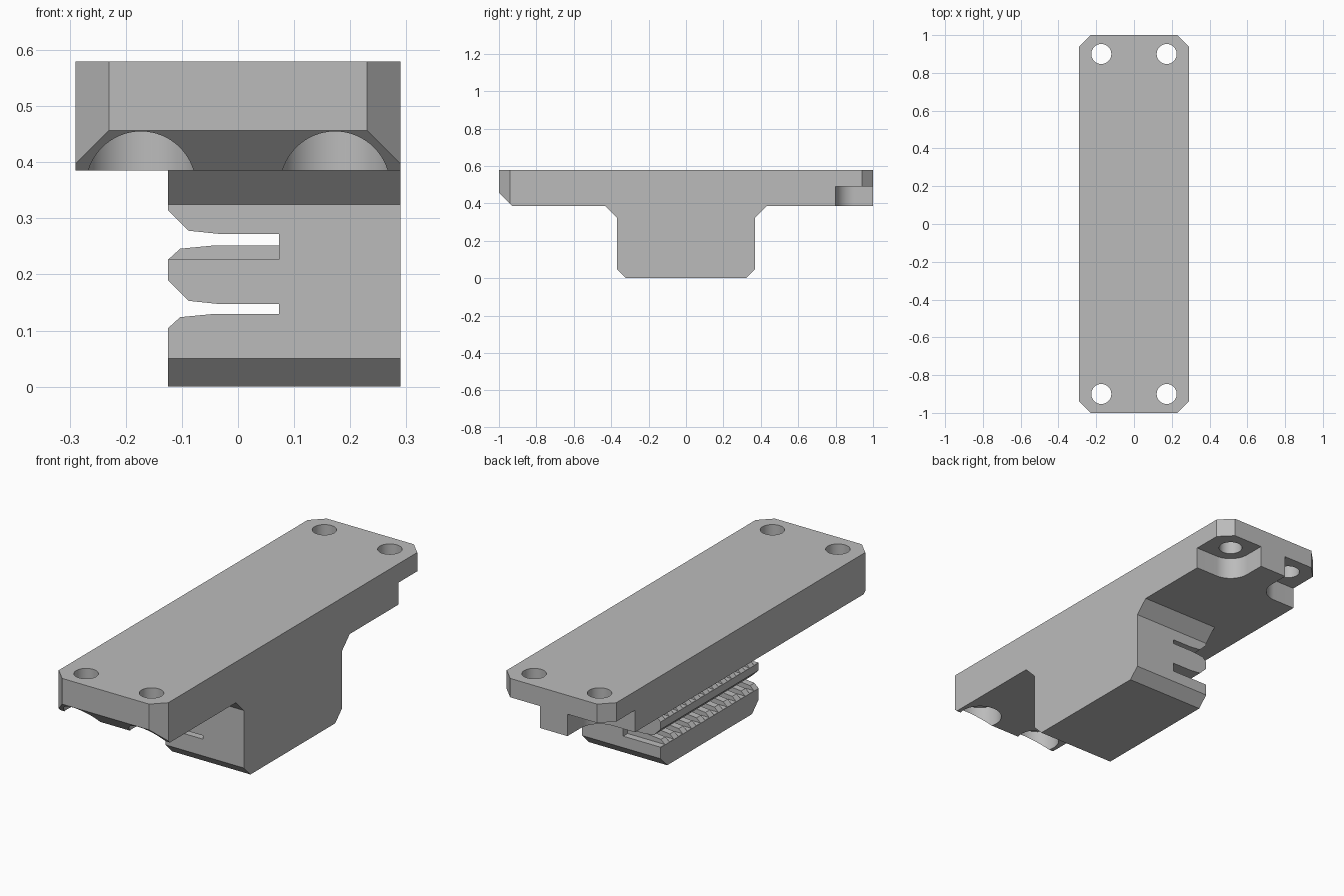
import bpy, bmesh, math

cube = bpy.data.objects.get("Cube")
if cube:
    bpy.data.objects.remove(cube, do_unlink=True)

grey = bpy.data.materials.new("plain_grey")
grey.use_nodes = True
grey.diffuse_color = (0.5, 0.5, 0.5, 1)
grey.node_tree.nodes["Principled BSDF"].inputs["Base Color"].default_value = (0.5, 0.5, 0.5, 1)

PLACE = {"x": lambda a, b, t: (t, a, b),
         "y": lambda a, b, t: (a, t, b),
         "z": lambda a, b, t: (a, b, t)}


def prisms(name, shapes):
    """One object made of profiles extruded along an axis: (axis, points, start, end)."""
    bm = bmesh.new()
    for axis, pts, t0, t1 in shapes:
        ends = [[bm.verts.new(PLACE[axis](a, b, t)) for a, b in pts] for t in (t0, t1)]
        bm.faces.new(ends[0])
        bm.faces.new(ends[1][::-1])
        for i in range(len(pts)):
            j = (i + 1) % len(pts)
            bm.faces.new((ends[0][j], ends[0][i], ends[1][i], ends[1][j]))
    bmesh.ops.recalc_face_normals(bm, faces=bm.faces[:])
    mesh = bpy.data.meshes.new(name)
    bm.to_mesh(mesh)
    bm.free()
    mesh.materials.append(grey)
    obj = bpy.data.objects.new(name, mesh)
    bpy.context.collection.objects.link(obj)
    return obj


def combine(body, name, shapes, operation="DIFFERENCE"):
    """Apply a boolean with the given prisms, then drop the helper."""
    tool = prisms(name, shapes)
    tool.hide_render = True
    mod = body.modifiers.new(name, "BOOLEAN")
    mod.operation, mod.solver, mod.object = operation, "EXACT", tool
    bpy.context.view_layer.objects.active = body
    bpy.ops.object.modifier_apply(modifier=name)
    bpy.data.objects.remove(tool, do_unlink=True)


def arc(cx, cy, r, start=0, sweep=360, n=64):
    steps = n if sweep == 360 else n + 1
    angles = [math.radians(start + sweep * i / n) for i in range(steps)]
    return [(cx + r * math.cos(a), cy + r * math.sin(a)) for a in angles]


def rect(a0, a1, b0, b1):
    return [(a0, b0), (a1, b0), (a1, b1), (a0, b1)]


BOTTOM, TOP, SHELF = 0.385, 0.58, 0.49
W, L, C = 0.29, 1.0, 0.06
HX, HY = 0.173, 0.9

# Mounting plate with clipped corners and a bevel under its front edge
outline = [(W, L - C), (W - C, L), (C - W, L), (-W, L - C),
           (-W, C - L), (C - W, -L), (W - C, -L), (W, C - L)]
body = prisms("belt_clamp_plate", [("z", outline, BOTTOM, TOP)])
combine(body, "front_bevel", [("x", [(-1.03, 0.487), (-0.898, 0.355), (-1.03, 0.355)], -0.5, 0.5)])

# Clamp block, flared where it meets the plate
half = [(0.32, 0), (0.37, 0.05), (0.37, 0.325), (0.43, BOTTOM), (0.43, 0.45)]
combine(body, "clamp_block",
        [("x", half + [(-y, z) for y, z in reversed(half)], -0.125, W)], "UNION")

# Screw holes
combine(body, "screw_holes",
        [("z", arc(sx * HX, sy * HY, 0.053), 0.2, 0.8) for sx in (-1, 1) for sy in (-1, 1)])

# Round head pockets at the front, open corner pockets at the rear
combine(body, "front_pockets", [("z", arc(s * HX, -HY, 0.098), 0.3, SHELF) for s in (-1, 1)])
corner = arc(HX, HY, 0.1, 180, 90, 16) + [(0.4, 0.8), (0.4, 1.1), (0.073, 1.1)]
combine(body, "rear_pockets",
        [("z", [(s * x, y) for x, y in corner], 0.3, SHELF) for s in (-1, 1)])

# Two belt slots with funnel mouths
END = 0.073


def slot(ceiling, floor):
    return [(-0.2, ceiling + 0.043), (-0.125, ceiling + 0.043), (-0.088, ceiling + 0.006),
            (-0.03, ceiling), (END, ceiling), (END, floor), (-0.04, floor),
            (-0.103, floor - 0.006), (-0.125, floor - 0.026), (-0.2, floor - 0.026)]


combine(body, "belt_slots", [("y", slot(0.272, 0.252), -0.5, 0.5),
                             ("y", slot(0.147, 0.13), -0.5, 0.5)])

# Tooth grooves across the slot floors
PITCH = 0.74 / 11
grooves = []
for floor, phase in ((0.252, 0), (0.13, 0.5)):
    for i in range(11):
        y = -0.37 + (i + phase) * PITCH
        y0 = y - 0.03 if i + phase == 0 else y
        y1 = y + PITCH / 2 + (0.03 if i + phase == 10.5 else 0)
        grooves.append(("y", rect(-0.2, END, floor - 0.025, floor + 0.008), y0, y1))
combine(body, "tooth_grooves", grooves)

# Smooth the round walls only
bpy.ops.object.select_all(action="DESELECT")
body.select_set(True)
bpy.context.view_layer.objects.active = body
bpy.ops.object.shade_smooth_by_angle(angle=math.radians(15))
